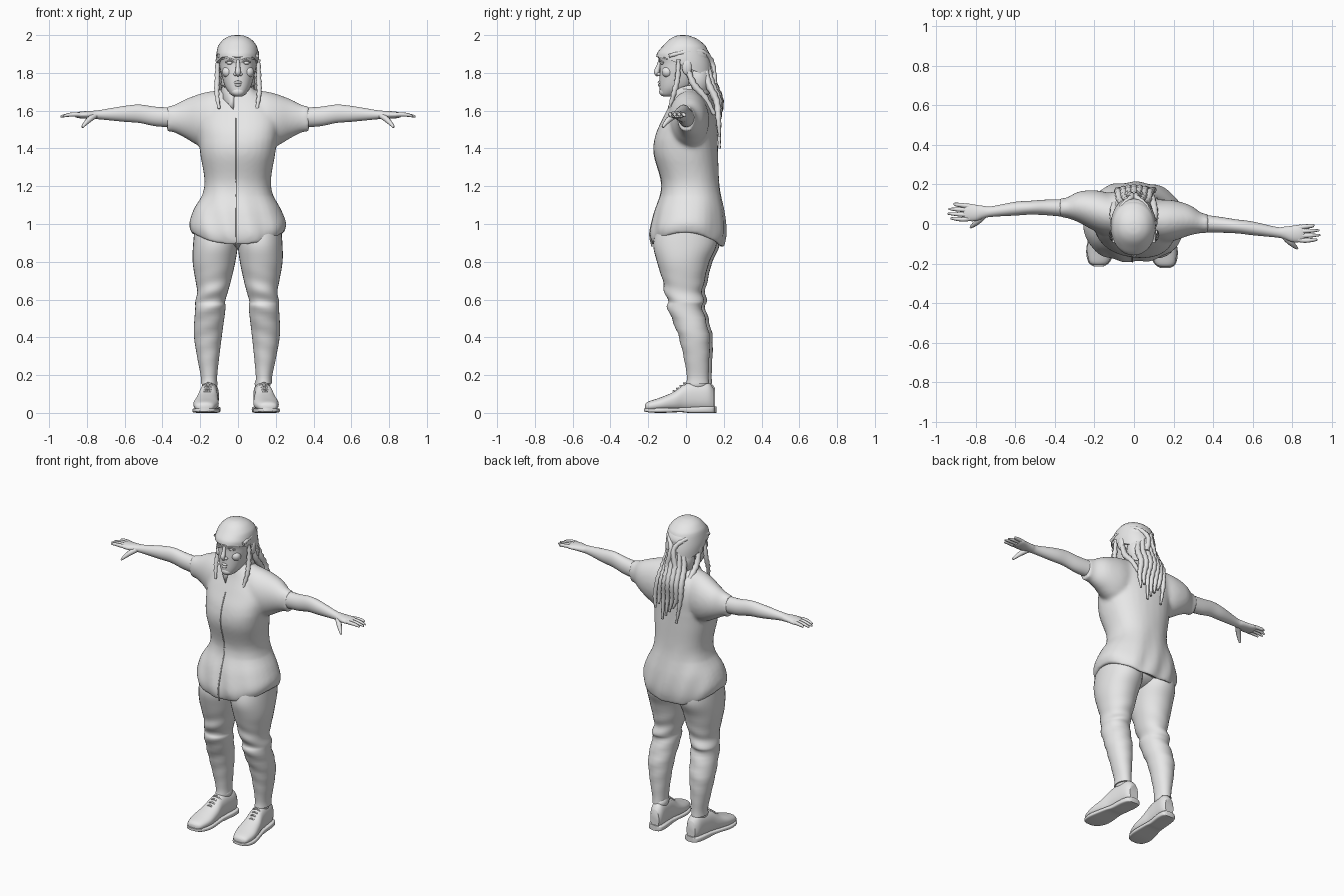
import bpy, bmesh, math
from mathutils import Vector

if "Cube" in bpy.data.objects:
    bpy.data.objects.remove(bpy.data.objects["Cube"])

grey = bpy.data.materials.new("plain_grey")
grey.use_nodes = True
grey.diffuse_color = (0.8, 0.8, 0.8, 1)
grey.node_tree.nodes["Principled BSDF"].inputs["Base Color"].default_value = (0.8, 0.8, 0.8, 1)


def finish(name, mesh, warp=None, angle=50):
    if warp:
        for v in mesh.vertices:
            v.co = warp(v.co)
    mesh.materials.clear()
    mesh.materials.append(grey)
    mesh.shade_smooth()
    mesh.set_sharp_from_angle(angle=math.radians(angle))
    ob = bpy.data.objects.new(name, mesh)
    bpy.context.collection.objects.link(ob)
    return ob


def spline(rows, n):
    """Smooth interpolation through rows of numbers."""
    out = []
    for i in range(len(rows) - 1):
        a, b, c, d = (rows[max(0, min(len(rows) - 1, k))] for k in range(i - 1, i + 3))
        for j in range(n):
            t = j / n
            out.append([q + t / 2 * (r - p + t * (2*p - 5*q + 4*r - s + t * (3*(q - r) + s - p)))
                        for p, q, r, s in zip(a, b, c, d)])
    return out + [list(rows[-1])]


def add_loft(bm, axis, rows, square=2, sides=32, n=5):
    """Closed tube; each row is position on axis, then low and high of the other two axes."""
    others = [k for k in range(3) if k != axis]
    rings = []
    for pos, a, b, c, d in spline(rows, n):
        ring = []
        for k in range(sides):
            t = math.tau * k / sides
            co = [0, 0, 0]
            co[axis] = pos
            for ax, lo, hi, f in ((others[0], a, b, math.cos(t)), (others[1], c, d, math.sin(t))):
                co[ax] = (lo + hi) / 2 + (hi - lo) / 2 * math.copysign(abs(f) ** (2 / square), f)
            ring.append(bm.verts.new(co))
        rings.append(ring)
    for r, s in zip(rings, rings[1:]):
        for k in range(sides):
            m = (k + 1) % sides
            bm.faces.new((r[k], r[m], s[m], s[k]))
    bm.faces.new(rings[0][::-1])
    bm.faces.new(rings[-1])


def to_mesh(bm, name):
    bmesh.ops.recalc_face_normals(bm, faces=bm.faces)
    mesh = bpy.data.meshes.new(name)
    bm.to_mesh(mesh)
    bm.free()
    return mesh


def loft(name, axis, rows, square=2, warp=None, sides=32):
    bm = bmesh.new()
    add_loft(bm, axis, rows, square, sides)
    return finish(name, to_mesh(bm, name), warp)


def ball(name, loc, size, warp=None):
    bm = bmesh.new()
    bmesh.ops.create_uvsphere(bm, u_segments=24, v_segments=14, radius=1)
    for v in bm.verts:
        v.co = Vector(loc) + v.co * Vector(size)
    return finish(name, to_mesh(bm, name), warp)


def tube(name, points, warp=None, plait=0.0, n=5):
    """Rounded strand; each point is x, y, z, radius."""
    cu = bpy.data.curves.new(name, "CURVE")
    cu.dimensions, cu.bevel_depth, cu.bevel_resolution, cu.use_fill_caps = "3D", 1, 2, True
    pts = spline(points, n)
    sp = cu.splines.new("POLY")
    sp.points.add(len(pts) - 1)
    for i, (p, (x, y, z, r)) in enumerate(zip(sp.points, pts)):
        p.co = (x, y, z, 1)
        p.radius = r * (1 + plait * (-1) ** i)
    tmp = bpy.data.objects.new(name, cu)
    mesh = bpy.data.meshes.new_from_object(tmp)
    bpy.data.objects.remove(tmp)
    return finish(name, mesh, warp, 80)


def ramp(v, lo, hi):
    return max(0, min(1, (v - lo) / (hi - lo)))


def twist(x):
    return -0.055 * math.tanh(2.5 * x)


# Shirt: torso and sleeves fused, then hem arched and shoulders turned
torso = [(.95, -.2, .2, -.14, .15), (.88, -.25, .245, -.18, .2), (.95, -.258, .255, -.192, .212),
         (1.05, -.235, .228, -.17, .205), (1.2, -.178, .175, -.128, .178),
         (1.37, -.2, .197, -.168, .168), (1.47, -.21, .21, -.158, .163),
         (1.56, -.215, .215, -.118, .16), (1.64, -.17, .17, -.08, .145),
         (1.7, -.1, .1, -.058, .11), (1.73, -.07, .07, -.04, .08)]
sleeve = [(.03, -.05, .12, 1.45, 1.71), (.13, -.075, .14, 1.4, 1.705), (.2, -.06, .145, 1.41, 1.69),
          (.28, -.025, .13, 1.455, 1.66), (.34, -.008, .095, 1.485, 1.63), (.375, -.008, .09, 1.485, 1.628)]
bm = bmesh.new()
add_loft(bm, 2, torso[1:], 2.3)
for s in (1, -1):
    add_loft(bm, 0, [(s * r[0], *r[1:]) for r in sleeve])
raw = bpy.data.objects.new("shirt_form", to_mesh(bm, "shirt_form"))
bpy.context.collection.objects.link(raw)
fuse = raw.modifiers.new("fuse", "REMESH")
fuse.mode, fuse.voxel_size = "VOXEL", 0.011
soft = raw.modifiers.new("soften", "SMOOTH")
soft.factor, soft.iterations = 0.5, 8
dg = bpy.context.evaluated_depsgraph_get()
shirt_mesh = bpy.data.meshes.new_from_object(raw.evaluated_get(dg))
bpy.data.objects.remove(raw)


def shirt_warp(co):
    x, y, z = co
    lift = .075 * max(0, 1 - (y / .19) ** 2) * ramp(z, 1.15, .88)
    fold = .004 * math.sin(x * 50 + z * 14) * ramp(z, 1.25, .95)
    return Vector((x, y + twist(x) * ramp(z, 1.15, 1.45) + fold, z + lift))


finish("shirt", shirt_mesh, shirt_warp)
tube("shirt_front_seam", [(-.008, r[3] + .001, r[0], .004) for r in torso[1:8]])

# Collar: folded band with two points at the front
bm = bmesh.new()
rows = []
for i in range(25):
    t = -1 + i / 12
    a = t * math.radians(165)
    front = abs(t) ** 4
    rows.append([bm.verts.new((math.sin(a) * r * (1 - .1 * front), .02 + math.cos(a) * r * w, z - d * front))
                 for r, w, z, d in ((.073, 1, 1.735, .06), (.083, 1.05, 1.74, .06), (.1, 1.2, 1.69, .085))])
for p, q in zip(rows, rows[1:]):
    for k in range(2):
        bm.faces.new((p[k], q[k], q[k + 1], p[k + 1]))
collar = finish("collar", to_mesh(bm, "collar"))
collar.modifiers.new("thickness", "SOLIDIFY").thickness = 0.008

# Head and neck
loft("neck", 2, [(1.55, -.06, .06, -.06, .085), (1.66, -.06, .06, -.06, .085), (1.78, -.06, .06, -.06, .08)])
skull = [(1.675, .022, -.12, -.07), (1.69, .042, -.135, -.03), (1.73, .069, -.14, .04), (1.8, .09, -.14, .09),
         (1.85, .099, -.139, .115), (1.9, .104, -.148, .125), (1.95, .09, -.11, .09), (1.98, .05, -.07, .04)]
loft("head", 2, [(z, -w, w, a, b) for z, w, a, b in skull], 2.25)
ball("chin", (0, -.118, 1.7), (.034, .024, .024))
tube("nose", [(0, -.136, 1.868, .009), (0, -.147, 1.83, .012), (0, -.155, 1.803, .015), (0, -.145, 1.787, .01)])
tube("upper_lip", [(-.032, -.122, 1.744, .003), (0, -.142, 1.751, .008), (.032, -.122, 1.744, .003)])
tube("lower_lip", [(-.028, -.122, 1.741, .003), (0, -.141, 1.735, .008), (.028, -.122, 1.741, .003)])
for s, side in ((1, "left"), (-1, "right")):
    ball(side + "_eye", (s * .042, -.122, 1.853), (.019, .016, .01))
    ball(side + "_nostril", (s * .014, -.142, 1.793), (.01, .013, .009))
    ball(side + "_cheek", (s * .054, -.098, 1.805), (.03, .03, .03))
    ball(side + "_ear", (s * .104, .005, 1.83), (.014, .026, .04))
    tube(side + "_eyelid", [(s * x, y, z, .004) for x, y, z in
                            ((.02, -.135, 1.855), (.042, -.139, 1.866), (.066, -.12, 1.855))])
    tube(side + "_brow", [(s * .012, -.139, 1.874, .008), (s * .045, -.132, 1.885, .009), (s * .082, -.098, 1.876, .006)])


# Smooth head covering, lower at the back
def cap_warp(co):
    return Vector((co.x - .003, co.y, co.z - max(0, co.y + .12) * .45 * ramp(co.z, 1.94, 1.885)))


cap = [(1.885, .113, -.158, .137), (1.91, .114, -.15, .133), (1.945, .101, -.12, .102),
       (1.977, .074, -.088, .064), (1.995, .04, -.055, .022), (2, .01, -.025, -.01)]
loft("head_cover", 2, [(z, -w, w, a, b) for z, w, a, b in cap], 2.1, cap_warp)

# Hair: back mass, plaits along the head, beside the face and down the back
ball("back_hair", (0, .065, 1.77), (.095, .075, .11))
for s, side in ((1, "left"), (-1, "right")):
    tube(side + "_crown_plait", [(s * .1, -.09, 1.89, .01), (s * .096, .0, 1.91, .012), (s * .06, .09, 1.91, .013),
                                 (s * .01, .138, 1.85, .015), (s * .03, .15, 1.74, .016)], None, .12)
    tube(side + "_face_plait", [(s * .108, -.04, 1.87, .01), (s * .11, -.045, 1.77, .014), (s * .112, -.065, 1.69, .013),
                                (s * .1, -.088, 1.61, .008)], None, .15)
    tube(side + "_neck_plait", [(s * .1, .01, 1.82, .014), (s * .105, .04, 1.74, .018), (s * .1, .1, 1.67, .016),
                                (s * .09, .15, 1.58, .01)], None, .12)
for i in range(7):
    u = i / 3 - 1
    end = 1.4 + .06 * (i * 3 % 4) / 2
    tube("back_plait_%d" % (i + 1), [(u * .05, .13 - .03 * u * u, 1.83, .014), (u * .07, .15 - .03 * u * u, 1.74, .018),
                                     (u * .08, .182 - .02 * u * u, 1.65, .018), (u * .09 + .01, .172, 1.55, .014),
                                     (u * .075 + .02, .178, end, .006)], None, .12)

# Arms and hands
arm = [(.3, -.005, .09, 1.51, 1.615), (.43, .0, .08, 1.517, 1.62), (.52, .0, .07, 1.535, 1.632),
       (.6, -.007, .062, 1.541, 1.625), (.72, -.016, .037, 1.553, 1.605), (.76, -.024, .039, 1.556, 1.6),
       (.8, -.038, .044, 1.558, 1.598), (.84, -.038, .05, 1.56, 1.594), (.86, -.03, .045, 1.565, 1.588)]
fingers = (("index", -.03, -.025, .925), ("middle", -.006, -.002, .94),
           ("ring", .018, .022, .935), ("little", .04, .05, .905))
for s, side in ((1, "left"), (-1, "right")):
    def arm_warp(co):
        return Vector((s * co.x, co.y + twist(s * co.x), co.z))
    loft(side + "_arm", 0, arm, 2, arm_warp, 24).data.flip_normals() if s < 0 else loft(side + "_arm", 0, arm, 2, arm_warp, 24)
    for label, y0, y1, tip in fingers:
        f = tube(side + "_" + label + "_finger", [(.82, y0 * .8, 1.578, .012), (.86, y0, 1.58, .0115),
                                                  (.9, (y0 + y1) / 2, 1.577, .0095), (tip, y1, 1.569, .005)], arm_warp)
        if s < 0:
            f.data.flip_normals()
    thumb = tube(side + "_thumb", [(.755, -.005, 1.575, .016), (.785, -.035, 1.555, .016), (.81, -.058, 1.53, .011),
                                   (.825, -.07, 1.512, .006)], arm_warp)
    if s < 0:
        thumb.data.flip_normals()

# Trousers and shoes
ball("trouser_seat", (0, .01, .95), (.17, .14, .085))
leg = [(1.02, .01, .225, -.13, .15), (.9, .0, .236, -.165, .172), (.8, .012, .238, -.146, .132),
       (.7, .034, .222, -.115, .106), (.64, .05, .212, -.106, .094), (.59, .064, .222, -.088, .1),
       (.55, .062, .222, -.088, .096), (.42, .078, .228, -.036, .13), (.3, .092, .21, -.005, .132),
       (.2, .102, .19, .012, .128), (.155, .102, .188, .01, .13)]
upper = [(-.212, .025, .015, .045), (-.195, .05, .01, .06), (-.13, .066, .01, .082), (-.06, .06, .01, .112),
         (-.005, .05, .01, .152), (.05, .047, .01, .165), (.12, .044, .01, .162), (.15, .03, .01, .13)]
sole = [(-.218, .025, .008, .024), (-.195, .055, .003, .025), (-.13, .071, 0, .026), (-.03, .058, .004, .028),
        (.02, .052, 0, .03), (.1, .054, 0, .034), (.145, .045, 0, .034), (.157, .025, .0, .034)]
for s, side in ((1, "left"), (-1, "right")):
    def leg_warp(co):
        x, y, z = co
        crease = .004 * math.sin(z * 70 + x * 25) * ramp(z, .2, .5) * ramp(z, .8, .6)
        return Vector((s * x - .01 * (1 - z), y - s * .008 + crease, z))

    def shoe_warp(co):
        return Vector((s * (co.x + .147 - co.y * .1) - .01, co.y - s * .004, co.z))
    parts = [loft(side + "_trouser_leg", 2, leg, 2.1, leg_warp),
             loft(side + "_shoe", 1, [(y, -w, w, a, b) for y, w, a, b in upper], 2.3, shoe_warp),
             loft(side + "_shoe_sole", 1, [(y, -w, w, a, b) for y, w, a, b in sole], 5, shoe_warp),
             ball(side + "_sock", (0, .068, .155), (.042, .055, .04), shoe_warp)]
    for i in range(4):
        y, z = -.062 + i * .018, .113 + i * .014
        parts.append(tube(side + "_lace_%d" % (i + 1), [(-.034, y + .012, z - .02, .004), (0, y, z + .003, .005),
                                                        (.034, y + .012, z - .02, .004)], shoe_warp))
    if s < 0:
        for p in parts:
            p.data.flip_normals()
